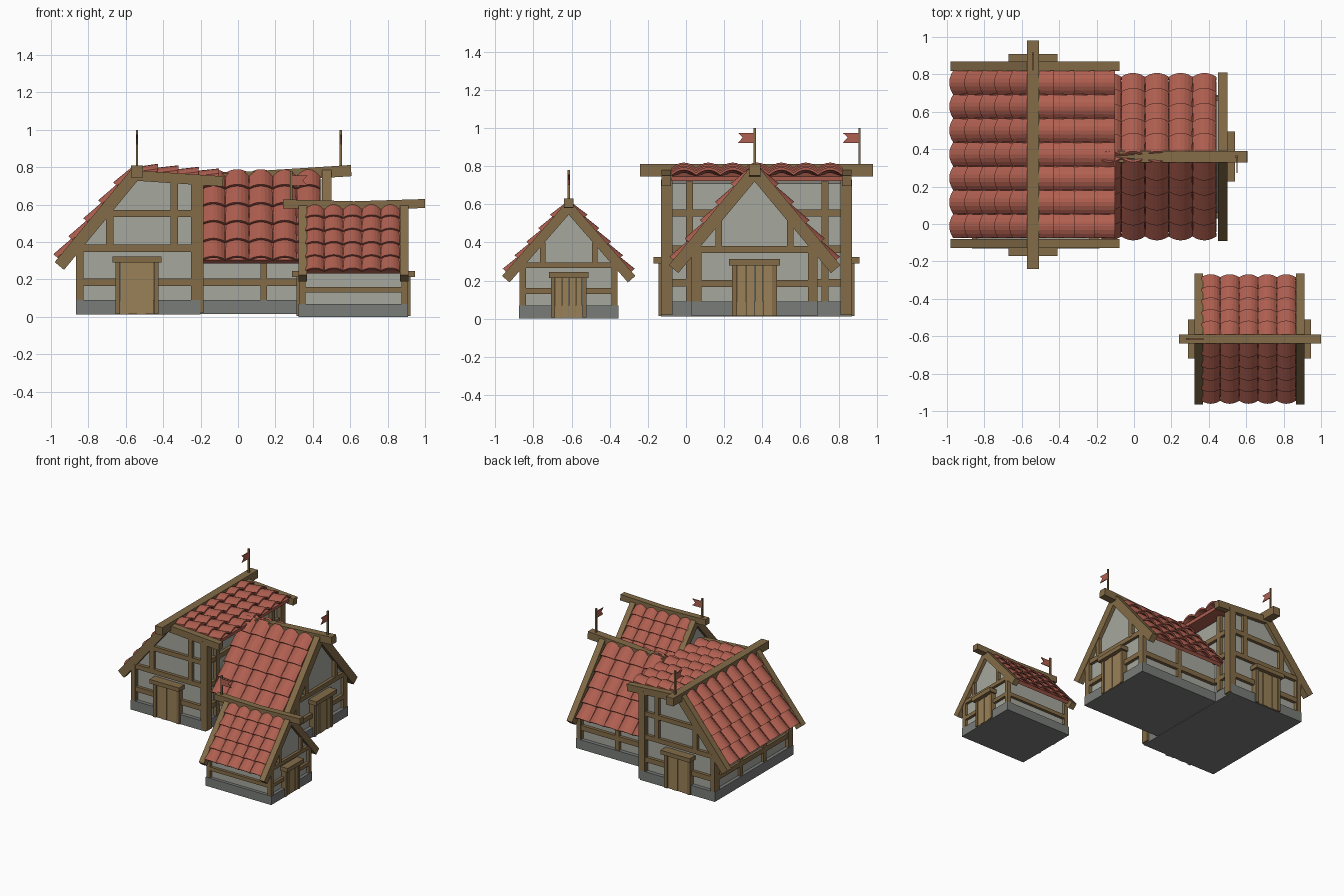
import bpy, bmesh, math
from mathutils import Vector as V

if "Cube" in bpy.data.objects:
    bpy.data.objects.remove(bpy.data.objects["Cube"])


def material(name, rgb):
    m = bpy.data.materials.new(name)
    m.diffuse_color = (*rgb, 1)
    m.use_nodes = True
    m.node_tree.nodes["Principled BSDF"].inputs["Base Color"].default_value = m.diffuse_color
    return m


WOOD = material("timber", (0.23, 0.15, 0.065))
DOOR = material("door_wood", (0.32, 0.22, 0.095))
RED = material("red_tile", (0.43, 0.115, 0.08))
PLASTER = material("plaster", (0.38, 0.39, 0.34))
STONE = material("stone", (0.19, 0.2, 0.19))


def finish(name, bm, mat):
    bmesh.ops.recalc_face_normals(bm, faces=bm.faces[:])
    me = bpy.data.meshes.new(name)
    bm.to_mesh(me)
    bm.free()
    me.materials.append(mat)
    ob = bpy.data.objects.new(name, me)
    bpy.context.collection.objects.link(ob)
    return ob


def loft(bm, a, b):
    # closed solid between two matching point loops
    va, vb = [bm.verts.new(p) for p in a], [bm.verts.new(p) for p in b]
    n = len(va)
    bm.faces.new(va[::-1])
    bm.faces.new(vb)
    for i in range(n):
        j = (i + 1) % n
        bm.faces.new((va[i], va[j], vb[j], vb[i]))


def solid(name, a, b, mat):
    bm = bmesh.new()
    loft(bm, a, b)
    return finish(name, bm, mat)


def box(name, x0, x1, y0, y1, z0, z1, mat=WOOD):
    ring = [(x0, y0), (x1, y0), (x1, y1), (x0, y1)]
    return solid(name, [V((x, y, z0)) for x, y in ring], [V((x, y, z1)) for x, y in ring], mat)


def bar(name, p, q, side, w, h, mat=WOOD):
    # rectangular beam from p to q; w along side, h across it
    p, q, s = V(p), V(q), V(side)
    n = s.cross(q - p).normalized() * h / 2
    s = s * w / 2
    offs = [s + n, s - n, -s - n, -s + n]
    return solid(name, [p + o for o in offs], [q + o for o in offs], mat)


def tiled_slope(name, ridge, eave, along, start, length, cols, rows, arch):
    # ridge/eave: centre line of the slope, tiles repeat along the ridge direction
    ridge, eave, u = V(ridge), V(eave), V(along)
    d = (eave - ridge).normalized()
    n = u.cross(d)
    if n.z < 0:
        n = -n
    L, w = (eave - ridge).length, length / cols
    step = L / rows
    o = ridge + u * start
    th = arch * 0.55
    offs = [n * -0.012, n * 0.014, u * length + n * 0.014, u * length - n * 0.012]
    solid(name + "_bed", [o + k for k in offs], [o + k + d * (L - 0.012) for k in offs], RED)
    bm = bmesh.new()
    seg = 6
    for c in range(cols):
        for r in range(rows):
            def section(s, lift, half):
                mid = o + u * (c + 0.5) * w + d * s + n * lift
                out, inn = [], []
                for i in range(seg + 1):
                    t = -1 + 2 * i / seg
                    out.append(mid + u * (t * half) + n * (arch * (1 - t * t) + th))
                    inn.append(mid + u * (t * half) + n * (arch * (1 - t * t)))
                return out + inn[::-1]
            lift = arch * 0.75
            loft(bm, section(max(0, r * step - 0.02), -0.004, w * 0.47),
                 section((r + 1) * step, lift, w * 0.5))
    finish(name + "_tiles", bm, RED)


def door(name, cx, cy, ox, oy, half, h, z0):
    # doorway in a wall with outward direction (ox, oy)
    o, t = V((ox, oy, 0)), V((-oy, ox, 0))

    def part(tag, t0, t1, d0, d1, a, b, mat=WOOD):
        p = V((cx, cy, 0)) + t * t0 + o * d0
        q = V((cx, cy, 0)) + t * t1 + o * d1
        box(name + tag, min(p.x, q.x), max(p.x, q.x), min(p.y, q.y), max(p.y, q.y), a, b, mat)
    f = half * 0.22
    for s in (-1, 1):
        part("_jamb", s * half, s * (half - f), -0.05, 0.015, z0, h)
    iw = 2 * (half - f) / 4
    for i in range(4):
        x = -(half - f) + i * iw
        part("_plank", x + 0.001, x + iw - 0.001, -0.05, 0.006 + 0.004 * (i % 2), z0, h, DOOR)
    part("_lintel", -half * 1.13, half * 1.13, -0.05, 0.04, h, h + 0.033)


def flag(name, x, y, z0, z1, dx, dy):
    box(name + "_pole", x - 0.006, x + 0.006, y - 0.006, y + 0.006, z0, z1)
    d, s = V((dx, dy, 0)), V((dy, dx, 0)) * 0.003
    pts = [V((x, y, z1 - a)) + d * b for b, a in
           ((0, .025), (.088, .025), (.062, .05), (.088, .078), (0, .078))]
    solid(name + "_cloth", [p - s for p in pts], [p + s for p in pts], RED)


# ---- main wing: ridge along y ----
prof = [(-.84, .03), (-.22, .03), (-.22, .71), (-.54, .74), (-.84, .385)]
solid("main_walls", [V((x, -.1, z)) for x, z in prof], [V((x, .84, z)) for x, z in prof], PLASTER)
box("main_plinth", -.867, -.2, -.13, .87, .012, .09, STONE)
gable_timbers = [
    (-.865, -.825, .09, .40), (-.25, -.185, .02, .73),
    (-.705, -.665, .38, .56), (-.36, -.322, .38, .73),
    (-.84, -.2, .348, .386), (-.68, -.2, .535, .572),
    (-.84, -.65, .165, .205), (-.43, -.2, .165, .205)]
for y, s in ((-.1, -1), (.84, 1)):
    for x0, x1, z0, z1 in gable_timbers:
        box("main_gable_timber", x0, x1, min(y, y + s * .024), max(y, y + s * .024), z0, z1)
    door("main_door", -.54, y + s * .03, 0, s, .116, .29, .015)
    yb = y + s * .004
    bar("main_barge_left", (-.54, yb, .775), (-.955, yb, .272), (0, 1, 0), .05, .065)
    bar("main_barge_right", (-.54, yb, .755), (-.08, yb, .724), (0, 1, 0), .05, .055)
    # corner posts of the side walls
    c0, c1 = sorted((y + s * .03, y - s * .03))
    box("main_corner_post", -.24, -.185, c0, c1, .02, .73)
    box("main_corner_post", -.865, -.83, c0, c1, .09, .385)
for z in (.17, .345, .535):
    box("main_side_rail", -.225, -.195, -.1, .84, z, z + .038)
for y in (.0, .71):
    box("main_side_post", -.225, -.193, y, y + .038, .09, .72)
box("main_left_rail", -.86, -.835, -.1, .84, .165, .205)
for y in (.2, .5):
    box("main_left_post", -.86, -.835, y, y + .038, .09, .37)
tiled_slope("main_left_roof", (-.54, 0, .775), (-.94, 0, .295), (0, 1, 0), -.075, .895, 7, 5, .027)
tiled_slope("main_right_roof", (-.54, 0, .765), (-.105, 0, .732), (0, 1, 0), -.075, .895, 7, 4, .027)
bar("main_ridge_beam", (-.54, -.24, .778), (-.54, .98, .778), (1, 0, 0), .065, .064)
flag("main_flag", -.54, .91, .78, 1.0, 0, -1)

# ---- side wing: ridge along x ----
prof = [(.06, .03), (.66, .03), (.66, .385), (.36, .735), (.06, .385)]
solid("wing_walls", [V((-.23, y, z)) for y, z in prof], [V((.47, y, z)) for y, z in prof], PLASTER)
box("wing_plinth", -.22, .5, .03, .69, .014, .09, STONE)
wing_timbers = [(.03, .08, .09, .38), (.155, .19, .37, .52)]
for s in (-1, 1):
    m = lambda y: .36 + s * (y - .36)
    for y0, y1, z0, z1 in wing_timbers + [(.05, .25, .165, .202)]:
        box("wing_gable_timber", .46, .495, min(m(y0), m(y1)), max(m(y0), m(y1)), z0, z1)
    a, b = sorted((m(.035), m(.07)))
    box("wing_wall_rail", -.2, .47, a, b, .165, .205)
    box("wing_corner_post", .455, .495, a, b, .09, .37)
    box("wing_mid_post", .12, .155, a, b, .09, .37)
    bar("wing_barge", (.475, .36, .77), (.475, m(-.065), .26), (1, 0, 0), .05, .065)
    tiled_slope("wing_roof", (0, .36, .765), (0, m(-.04), .285), (1, 0, 0), -.195, .635, 5, 5, .027)
box("wing_gable_rail", .46, .493, .05, .67, .345, .382)
door("wing_door", .5, .36, 1, 0, .118, .28, .015)
bar("wing_ridge_beam", (-.13, .36, .735), (.605, .36, .782), (0, 1, 0), .06, .06)
flag("wing_flag", .55, .36, .77, 1.0, 0, -1)

# ---- small hut: ridge along x ----
HY = -.615
prof = [(-.85, .03), (-.38, .03), (-.38, .295), (HY, .555), (-.85, .295)]
solid("hut_walls", [V((.35, y, z)) for y, z in prof], [V((.885, y, z)) for y, z in prof], PLASTER)
box("hut_plinth", .323, .91, -.875, -.355, 0, .07, STONE)
for s in (-1, 1):
    m = lambda y: HY + s * (y - HY)
    a, b = sorted((m(-.872), m(-.845)))
    box("hut_wall_rail", .34, .89, a, b, .13, .16)
    tiled_slope("hut_roof", (0, HY, .585), (0, m(-.925), .23), (1, 0, 0), .36, .505, 5, 5, .021)
    for x, o in ((.35, -1), (.885, 1)):
        x0, x1 = sorted((x - o * .012, x + o * .021))
        for y0, y1, z0, z1 in [(-.872, -.84, .07, .31), (-.765, -.738, .29, .40),
                               (-.86, -.7, .13, .16)]:
            c, d = sorted((m(y0), m(y1)))
            box("hut_gable_timber", x0, x1, c, d, z0, z1)
        bar("hut_barge", (x + o * .003, HY, .585), (x + o * .003, m(-.945), .207), (1, 0, 0), .045, .052)
for x, o in ((.35, -1), (.885, 1)):
    x0, x1 = sorted((x, x + o * .021))
    box("hut_gable_rail", x0, x1, -.85, -.38, .265, .295)
    door("hut_door", x + o * .022, HY, o, 0, .092, .212, .005)
# ridge beam sags slightly in the middle
bar("hut_ridge_beam_left", (.24, HY, .604), (.62, HY, .594), (0, 1, 0), .05, .048)
bar("hut_ridge_beam_right", (.62, HY, .594), (1.0, HY, .606), (0, 1, 0), .05, .048)
flag("hut_flag", .285, HY, .6, .78, 1, 0)
